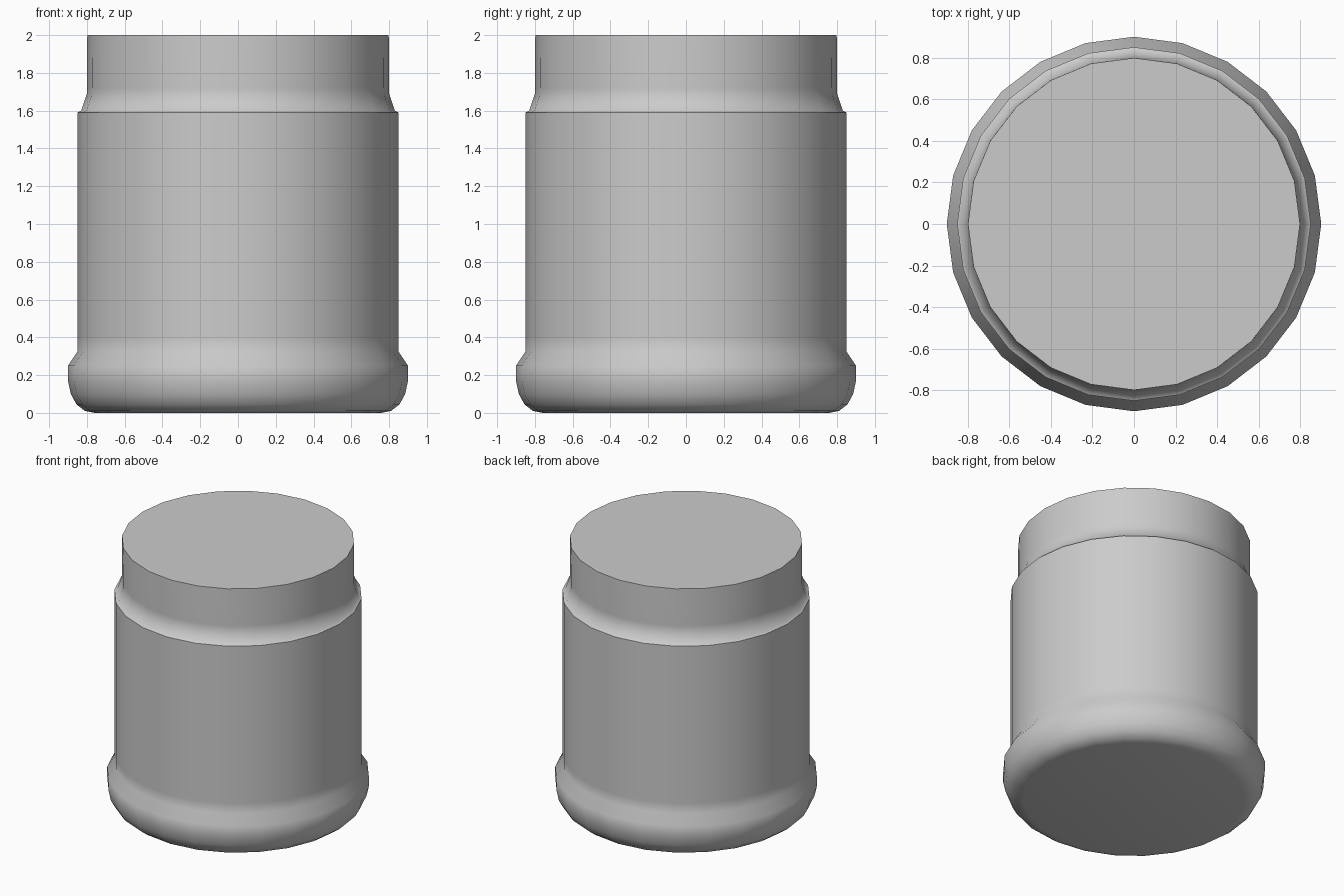
import bpy, bmesh, math

if "Cube" in bpy.data.objects:
    bpy.data.objects.remove(bpy.data.objects["Cube"])

SIDES = 24


def lathe(name, profile, smooth_angle):
    """Revolve (radius, height) points around z and cap both ends."""
    bm = bmesh.new()
    rings = []
    for r, z in profile:
        rings.append([bm.verts.new((r * math.cos(math.tau * i / SIDES),
                                    r * math.sin(math.tau * i / SIDES), z))
                      for i in range(SIDES)])
    for low, high in zip(rings, rings[1:]):
        for i in range(SIDES):
            j = (i + 1) % SIDES
            bm.faces.new((low[i], low[j], high[j], high[i]))
    bm.faces.new(rings[0][::-1])
    bm.faces.new(rings[-1])
    mesh = bpy.data.meshes.new(name)
    bm.to_mesh(mesh)
    bm.free()
    obj = bpy.data.objects.new(name, mesh)
    bpy.context.collection.objects.link(obj)
    bpy.ops.object.select_all(action='DESELECT')
    obj.select_set(True)
    bpy.context.view_layer.objects.active = obj
    bpy.ops.object.shade_smooth_by_angle(angle=math.radians(smooth_angle))
    return obj


# Jar: rounded foot, straight body, stepped shoulder and closed neck
lathe("jar", [
    (0.76, 0.0), (0.81, 0.01), (0.855, 0.045), (0.885, 0.10), (0.90, 0.17),
    (0.90, 0.25), (0.85, 0.325), (0.85, 0.40),
    (0.85, 1.59), (0.83, 1.60), (0.80, 1.69), (0.80, 1.72), (0.798, 2.0),
], 50)
